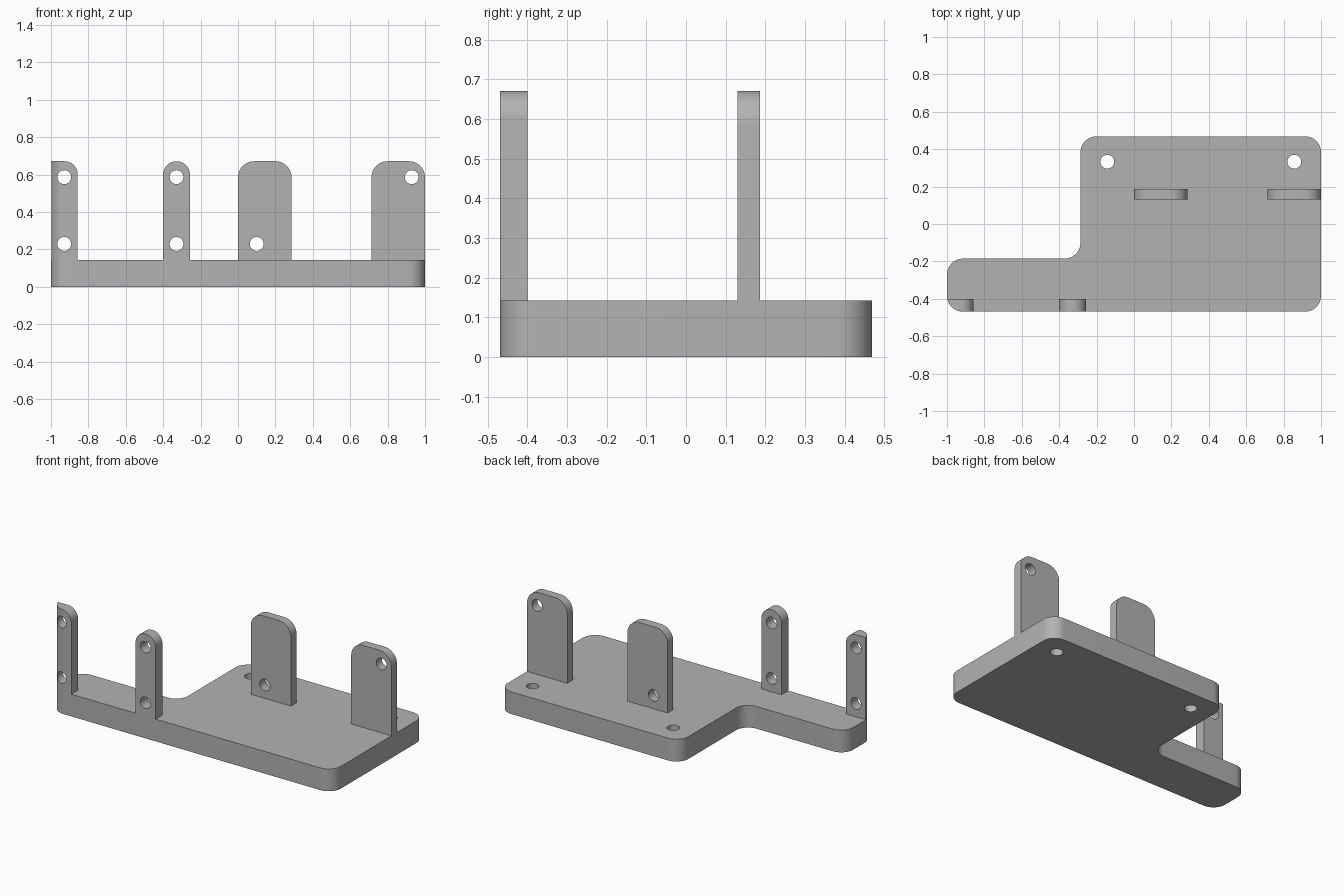
import bpy, bmesh, math
from mathutils import Vector, Matrix

if "Cube" in bpy.data.objects:
    bpy.data.objects.remove(bpy.data.objects["Cube"], do_unlink=True)

grey = bpy.data.materials.new("plain grey")
grey.use_nodes = True
grey.diffuse_color = (0.45, 0.45, 0.45, 1)
grey.node_tree.nodes["Principled BSDF"].inputs["Base Color"].default_value = grey.diffuse_color

# Main dimensions
BASE_H, TOP, FRONT, BACK = 0.143, 0.671, -0.469, 0.469
R, HOLE_R = 0.086, 0.037
LOW_HOLE, HIGH_HOLE = 0.229, 0.586


def rounded(corners, steps=12):
    """Outline of right-angled corners (x, y, radius), each filleted."""
    pts = []
    for i, (x, y, r) in enumerate(corners):
        p = Vector((x, y))
        if r == 0:
            pts.append(p)
            continue
        u = (Vector(corners[i - 1][:2]) - p).normalized() * r
        v = (Vector(corners[(i + 1) % len(corners)][:2]) - p).normalized() * r
        for k in range(steps + 1):
            t = math.pi / 2 * k / steps
            pts.append(p + u + v - v * math.cos(t) - u * math.sin(t))
    clean = [p for i, p in enumerate(pts) if (p - pts[i - 1]).length > 1e-5]
    return clean


def prism(name, outline, start, end, upright=False):
    """Extrude an outline along z, or along y when upright."""
    bm = bmesh.new()
    place = (lambda p: (p.x, start, p.y)) if upright else (lambda p: (p.x, p.y, start))
    face = bm.faces.new([bm.verts.new(place(p)) for p in outline])
    move = Vector((0, end - start, 0) if upright else (0, 0, end - start))
    new = bmesh.ops.extrude_face_region(bm, geom=[face], use_keep_orig=True)["geom"]
    bmesh.ops.translate(bm, vec=move, verts=[g for g in new if isinstance(g, bmesh.types.BMVert)])
    bmesh.ops.recalc_face_normals(bm, faces=bm.faces)
    mesh = bpy.data.meshes.new(name)
    bm.to_mesh(mesh)
    bm.free()
    mesh.materials.append(grey)
    obj = bpy.data.objects.new(name, mesh)
    bpy.context.collection.objects.link(obj)
    return obj


def boolean(obj, tool, operation):
    """Apply a boolean and discard the tool."""
    mod = obj.modifiers.new("cut", "BOOLEAN")
    mod.operation, mod.solver, mod.object = operation, "EXACT", tool
    bpy.ops.object.select_all(action="DESELECT")
    bpy.context.view_layer.objects.active = obj
    obj.select_set(True)
    bpy.ops.object.modifier_apply(modifier=mod.name)
    bpy.data.objects.remove(tool, do_unlink=True)


def drill(obj, a, b, start, end, upright=False):
    circle = [Vector((a + HOLE_R * math.cos(t), b + HOLE_R * math.sin(t)))
              for t in (math.tau * k / 40 for k in range(40))]
    boolean(obj, prism("drill", circle, start, end, upright), "DIFFERENCE")


def smooth(obj):
    bpy.ops.object.select_all(action="DESELECT")
    bpy.context.view_layer.objects.active = obj
    obj.select_set(True)
    bpy.ops.object.shade_smooth_by_angle(angle=math.radians(30))


# L-shaped base plate with two mounting holes
base_outline = rounded([(-1, FRONT, R), (1, FRONT, R), (1, BACK, R),
                        (-0.286, BACK, R), (-0.286, -0.185, R), (-1, -0.185, R)])
base = prism("base_plate", base_outline, 0, BASE_H)
for x in (-0.143, 0.857):
    drill(base, x, 0.333, -0.1, 0.3)
smooth(base)


# Upright tabs: name, x range, y range, left and right top radius, holes
tabs = [
    ("front_corner_post", -1, -0.857, FRONT, -0.4, 0, 0.071,
     [(-0.929, LOW_HOLE), (-0.929, HIGH_HOLE)]),
    ("front_middle_post", -0.4, -0.257, FRONT, -0.4, 0.0715, 0.0715,
     [(-0.329, LOW_HOLE), (-0.329, HIGH_HOLE)]),
    ("back_middle_tab", 0, 0.286, 0.13, 0.186, R, R, [(0.1, LOW_HOLE)]),
    ("back_side_tab", 0.714, 1, 0.13, 0.186, R, R, [(0.929, HIGH_HOLE)]),
]
for name, x0, x1, y0, y1, r0, r1, holes in tabs:
    shape = rounded([(x0, BASE_H, 0), (x1, BASE_H, 0), (x1, TOP, r1), (x0, TOP, r0)])
    tab = prism(name, shape, y0, y1, upright=True)
    # The corner post follows the rounded corner of the base
    if name == "front_corner_post":
        boolean(tab, prism("corner_trim", base_outline, -0.1, 1), "INTERSECT")
    for x, z in holes:
        drill(tab, x, z, y0 - 0.1, y1 + 0.1, upright=True)
    smooth(tab)
